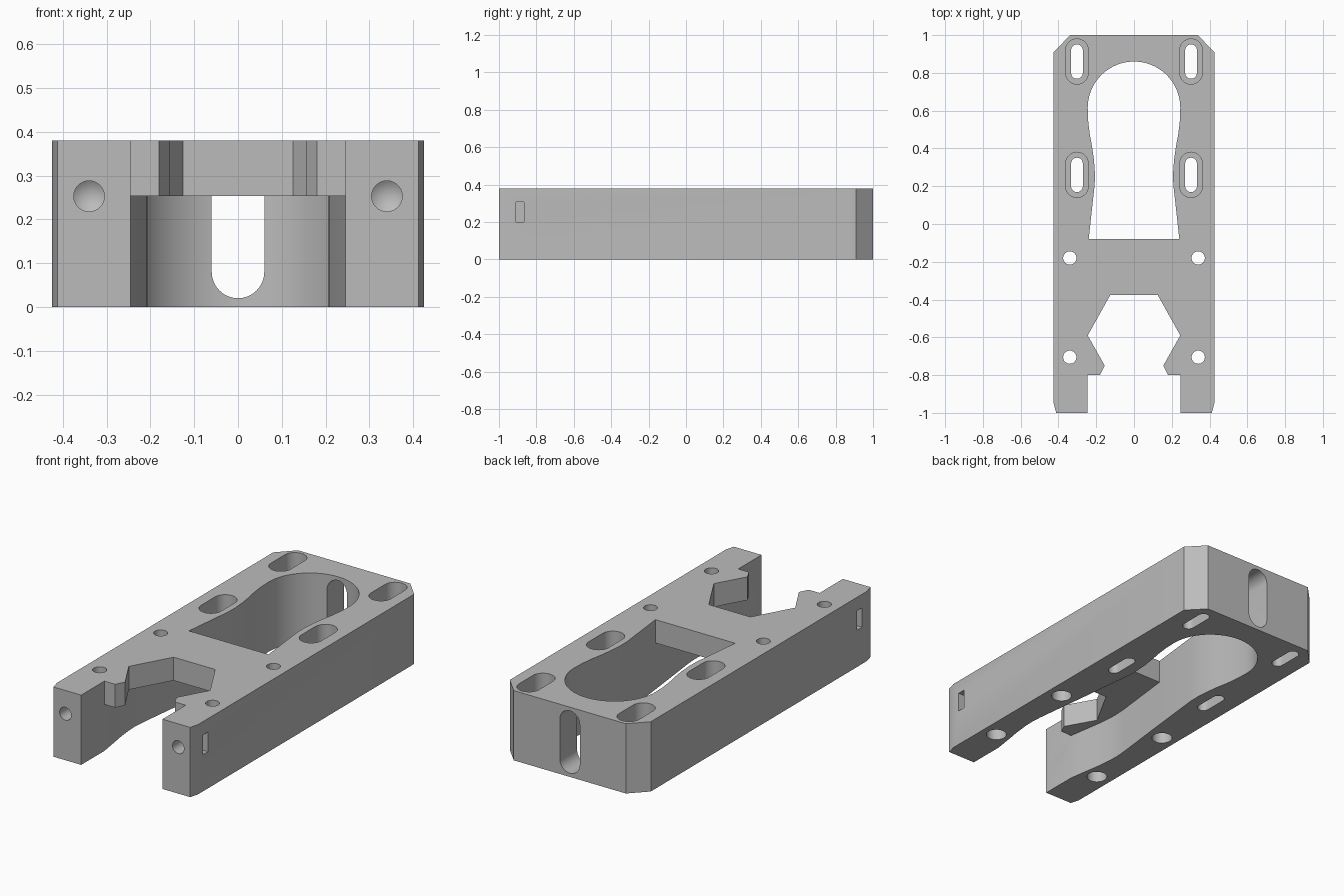
import bpy, bmesh
from math import cos, sin, pi, radians
from mathutils import Vector

cube = bpy.data.objects.get("Cube")
if cube:
    bpy.data.objects.remove(cube, do_unlink=True)

HEIGHT, DECK = 0.38, 0.253

grey = bpy.data.materials.new("plain_grey")
grey.use_nodes = True
grey.diffuse_color = (0.5, 0.5, 0.5, 1)
grey.node_tree.nodes["Principled BSDF"].inputs["Base Color"].default_value = (0.5, 0.5, 0.5, 1)

# How a flat outline (u, v) and an extrusion distance w map into space
AXES = {
    "x": lambda u, v, w: Vector((w, u, v)),
    "y": lambda u, v, w: Vector((u, w, v)),
    "z": lambda u, v, w: Vector((u, v, w)),
}


def prism(name, outline, lo, hi, axis="z", tip=0):
    """Extrude an outline; tip turns the far cap into a cone."""
    place = AXES[axis]
    bm = bmesh.new()
    face = bm.faces.new([bm.verts.new(place(u, v, lo)) for u, v in outline])
    ext = bmesh.ops.extrude_face_region(bm, geom=[face])["geom"]
    verts = [g for g in ext if isinstance(g, bmesh.types.BMVert)]
    caps = [g for g in ext if isinstance(g, bmesh.types.BMFace)]
    bmesh.ops.translate(bm, verts=verts, vec=place(0, 0, hi - lo))
    if tip:
        centre = bmesh.ops.poke(bm, faces=caps)["verts"]
        bmesh.ops.translate(bm, verts=centre, vec=place(0, 0, tip))
    bmesh.ops.recalc_face_normals(bm, faces=bm.faces[:])
    mesh = bpy.data.meshes.new(name)
    bm.to_mesh(mesh)
    bm.free()
    obj = bpy.data.objects.new(name, mesh)
    bpy.context.scene.collection.objects.link(obj)
    mesh.materials.append(grey)
    return obj


def mirrored(half):
    """Close a right-hand half outline across the centre line."""
    return half + [(-x, y) for x, y in reversed(half) if x > 1e-5]


def stadium(cx, cy, r, half_length, n=16):
    """Upright rounded slot outline; zero half length gives a circle."""
    pts = []
    for start, shift in ((0, half_length), (pi, -half_length)):
        steps = n + 1 if half_length else n
        for i in range(steps):
            a = start + pi * i / n
            pts.append((cx + r * cos(a), cy + shift + r * sin(a)))
    return pts


# Solid block with large rear chamfers and slim front ones
body = prism("mounting_block", mirrored(
    [(0.412, -1), (0.425, -0.95), (0.425, 0.91), (0.338, 1)]), 0, HEIGHT)

# Flowing wall shared by the underside cavity and the rear opening
neck = [(0.24, -0.08), (0.208, 0.21), (0.207, 0.27), (0.212, 0.34),
        (0.222, 0.41), (0.235, 0.48), (0.243, 0.55)]
dome = [(0.245 * cos(a), 0.615 + 0.245 * sin(a))
        for a in [pi / 2 * i / 20 for i in range(20)]] + [(0, 0.86)]
belly = [(0.245, -1.1), (0.245, -0.8), (0.257, -0.72), (0.273, -0.62),
         (0.282, -0.54), (0.284, -0.48), (0.28, -0.42)]
jaw = [(0.245, -1.1), (0.245, -0.8), (0.18, -0.8), (0.155, -0.75),
       (0.245, -0.59), (0.125, -0.375)]

cutters = [
    prism("cavity_cutter", mirrored(belly + neck + dome), -0.1, DECK),
    prism("rear_opening_cutter", mirrored(neck + dome), 0.1, 0.5),
    prism("front_jaw_cutter", mirrored(jaw), 0.15, 0.5),
    prism("rear_slot_cutter", stadium(0, 0.19, 0.06, 0.11), 0.7, 1.1, "y"),
]

for s in (-1, 1):
    # Recessed mounting slots
    for y in (0.26, 0.86):
        cutters.append(prism("slot_cutter", stadium(s * 0.302, y, 0.031, 0.06), -0.1, 0.5))
        cutters.append(prism("slot_recess_cutter", stadium(s * 0.302, y, 0.06, 0.06), 0.1, 0.5))
    # Screw holes, wider underneath
    for y in (-0.18, -0.705):
        cutters.append(prism("screw_cutter", stadium(s * 0.34, y, 0.035, 0), -0.1, 0.5))
        cutters.append(prism("screw_recess_cutter", stadium(s * 0.34, y, 0.052, 0), -0.1, 0.12))
    # Drilled end holes with pointed bottoms
    cutters.append(prism("end_hole_cutter", stadium(s * 0.34, DECK, 0.035, 0),
                         -1.1, -0.8, "y", tip=0.025))
    # Side nut pockets
    cutters.append(prism("nut_pocket_cutter",
                         [(-0.908, 0.2), (-0.866, 0.2), (-0.866, 0.306), (-0.908, 0.306)],
                         *sorted((s * 0.29, s * 0.5)), axis="x"))

# Cut everything, then bake the result and drop the cutters
for c in cutters:
    c.hide_render = True
    mod = body.modifiers.new(c.name, "BOOLEAN")
    mod.operation, mod.solver, mod.object = "DIFFERENCE", "EXACT", c
bpy.context.view_layer.update()
baked = bpy.data.meshes.new_from_object(
    body.evaluated_get(bpy.context.evaluated_depsgraph_get()))
body.modifiers.clear()
body.data = baked
for c in cutters:
    bpy.data.objects.remove(c, do_unlink=True)
baked.materials.clear()
baked.materials.append(grey)
for p in baked.polygons:
    p.material_index = 0

# Smooth round walls, crisp edges
for o in bpy.context.selected_objects:
    o.select_set(False)
body.select_set(True)
bpy.context.view_layer.objects.active = body
bpy.ops.object.shade_smooth_by_angle(angle=radians(25))
